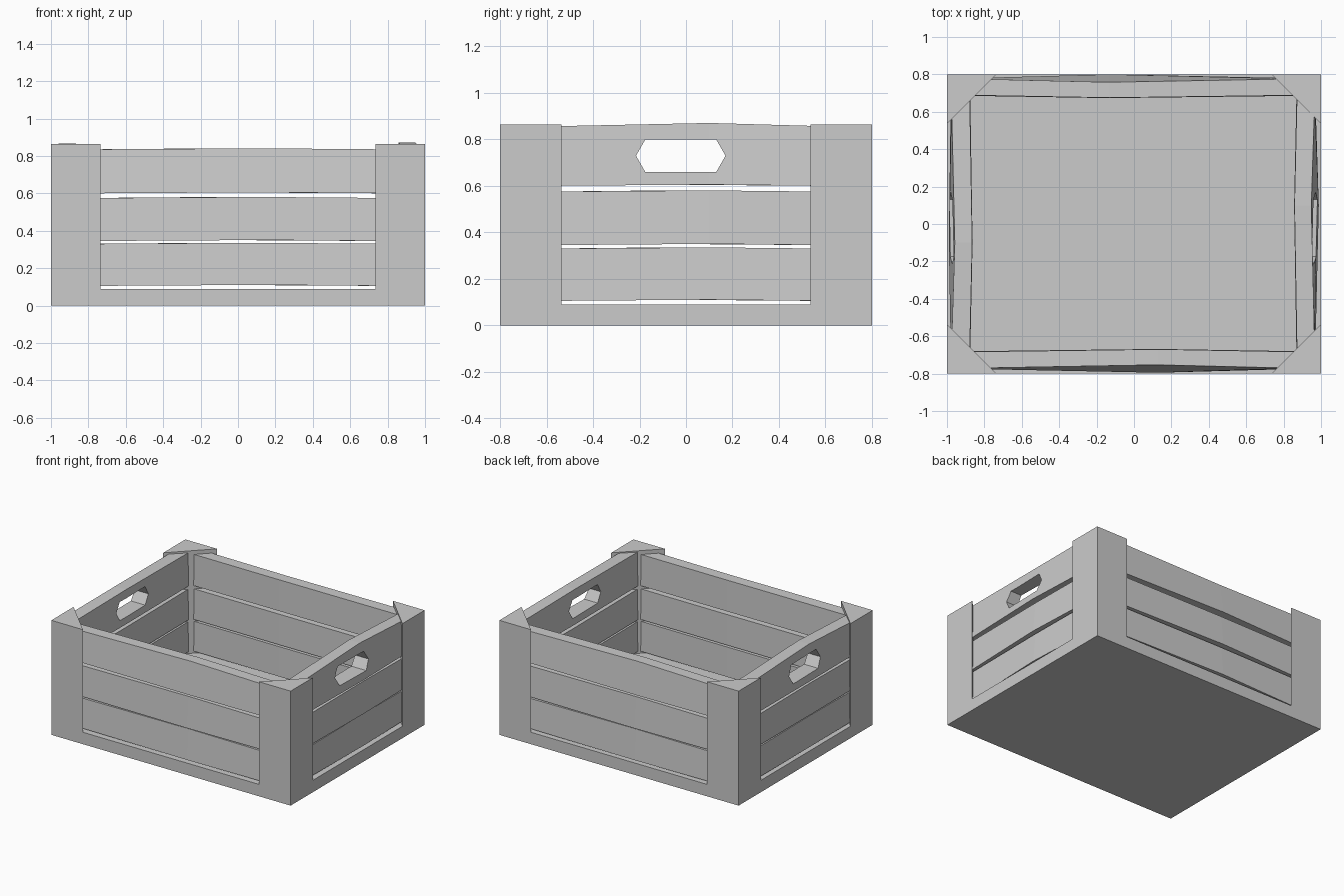
import bpy

if "Cube" in bpy.data.objects:
    bpy.data.objects.remove(bpy.data.objects["Cube"])

FLOOR = 0.09


def mesh_object(name, verts, faces):
    me = bpy.data.meshes.new(name)
    me.from_pydata(verts, [], faces)
    ob = bpy.data.objects.new(name, me)
    bpy.context.collection.objects.link(ob)
    import_bm = bmesh.new()
    import_bm.from_mesh(me)
    bmesh.ops.recalc_face_normals(import_bm, faces=import_bm.faces)
    import_bm.to_mesh(me)
    import_bm.free()
    return ob


def loft(name, rings):
    """Closed solid through matching rings of points."""
    n = len(rings[0])
    verts = [p for ring in rings for p in ring]
    faces = [list(range(n)), list(range(len(verts) - n, len(verts)))]
    for r in range(len(rings) - 1):
        for i in range(n):
            j = (i + 1) % n
            faces.append((r * n + i, r * n + j, (r + 1) * n + j, (r + 1) * n + i))
    return mesh_object(name, verts, faces)


import bmesh

# Solid floor slab
outline = [(-1, -0.8), (1, -0.8), (1, 0.8), (-1, 0.8)]
loft("floor_slab", [[(x, y, z) for x, y in outline] for z in (0, FLOOR)])

# Triangular corner posts
for sx, xn in ((-1, "left"), (1, "right")):
    for sy, yn in ((-1, "front"), (1, "back")):
        tri = [(sx, sy * 0.8), (sx * 0.735, sy * 0.8), (sx, sy * 0.535)]
        loft(f"corner_post_{yn}_{xn}",
             [[(x, y, z) for x, y in tri] for z in (FLOOR, 0.865)])

# Hand-hole cutter through both end walls
hexagon = [(-0.215, 0.73), (-0.175, 0.80), (0.13, 0.80),
           (0.17, 0.73), (0.13, 0.66), (-0.175, 0.66)]
cutter = loft("hand_hole_cutter", [[(x, y, z) for y, z in hexagon] for x in (-1.2, 1.2)])
cutter.hide_render = True
cutter.hide_set(True)


def slat(name, place, half, mid, end_profile, mid_profile):
    """Uneven plank: profile points are (distance from centre, height)."""
    return loft(name, [[place(t, d, z) for d, z in prof] for t, prof in
                       ((-half, end_profile), (mid, mid_profile), (half, end_profile))])


# Wall: placement, half length, crest position, outer and inner distance, top height
walls = {
    "front": (lambda t, d, z: (t, -d, z), 0.865, 0.13, 0.775, 0.68, 0.835),
    "back": (lambda t, d, z: (t, d, z), 0.865, -0.13, 0.78, 0.685, 0.835),
    "right": (lambda t, d, z: (d, t, z), 0.665, 0.10, 0.97, 0.868, 0.855),
    "left": (lambda t, d, z: (-d, t, z), 0.665, -0.10, 0.98, 0.875, 0.85),
}
for wall, (place, half, crest, out, inn, top) in walls.items():
    for row, (z0, z1) in enumerate(((0.105, 0.33), (0.345, 0.575), (0.60, top))):
        lean = 0.022 if row == 2 else 0.004
        rise = 0.016 if row == 2 and wall in ("right", "left") else 0.006
        end = [(out, z0), (out - 0.004, z1), (inn + 0.003, z1), (inn, z0)]
        bulge = [(min(out + 0.018, 0.99) if wall in ("right", "left") else out + 0.02,
                  z0 + 0.006),
                 (out - lean, z1 + rise), (inn - 0.010, z1 + rise), (inn - 0.012, z0 + 0.006)]
        board = slat(f"{wall}_slat_{row + 1}", place, half, crest, end, bulge)
        if row == 2 and wall in ("right", "left"):
            cut = board.modifiers.new("hand_hole", "BOOLEAN")
            cut.operation = "DIFFERENCE"
            cut.solver = "EXACT"
            cut.object = cutter
